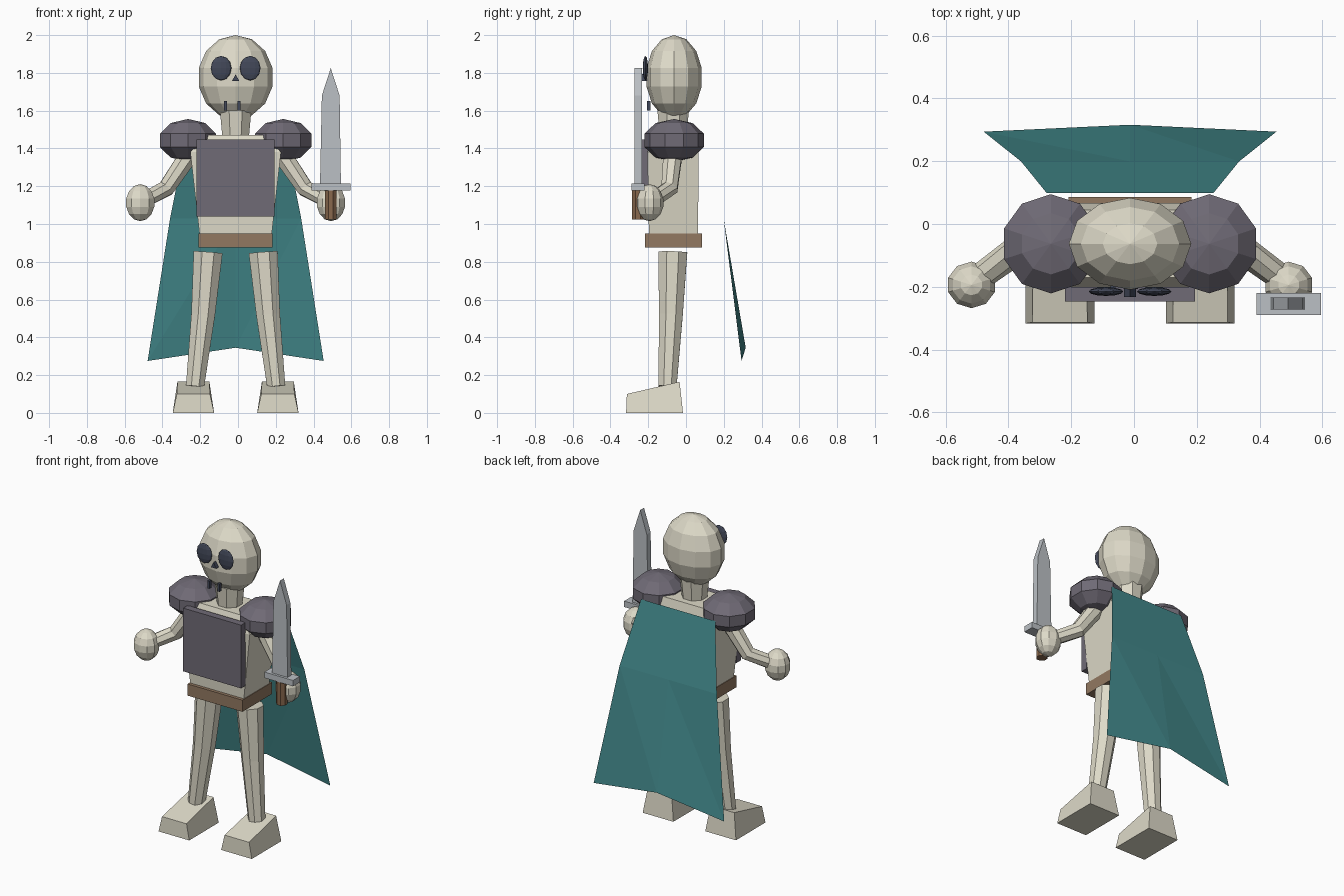
import bpy, bmesh
from math import sin, cos, pi
from mathutils import Vector

if "Cube" in bpy.data.objects:
    bpy.data.objects.remove(bpy.data.objects["Cube"])

CX = -0.0125          # body's own middle line


def material(name, r, g, b):
    m = bpy.data.materials.new(name)
    m.diffuse_color = (r, g, b, 1)
    m.use_nodes = True
    m.node_tree.nodes["Principled BSDF"].inputs["Base Color"].default_value = m.diffuse_color
    return m


BONE = material("bone", 0.73, 0.70, 0.58)
PLATE = material("plate", 0.16, 0.145, 0.18)
DARK = material("dark", 0.055, 0.065, 0.10)
LEATHER = material("leather", 0.29, 0.19, 0.12)
WOOD = material("wood", 0.25, 0.14, 0.075)
STEEL = material("steel", 0.50, 0.53, 0.56)
CLOTH = material("cloth", 0.055, 0.25, 0.26)


def finish(name, bm, mat, solid=True):
    if solid:
        bmesh.ops.recalc_face_normals(bm, faces=bm.faces)
    me = bpy.data.meshes.new(name)
    bm.to_mesh(me)
    bm.free()
    me.materials.append(mat)
    ob = bpy.data.objects.new(name, me)
    bpy.context.collection.objects.link(ob)
    return ob


def ball(name, loc, radii, seg, rows, mat):
    bm = bmesh.new()
    bmesh.ops.create_uvsphere(bm, u_segments=seg, v_segments=rows, radius=1)
    for v in bm.verts:
        v.co = Vector(loc) + Vector(a * b for a, b in zip(v.co, radii))
    return finish(name, bm, mat)


def loft(name, rings, mat):
    """Skin a stack of equal-length point rings and cap both ends."""
    bm = bmesh.new()
    rows = [[bm.verts.new(p) for p in ring] for ring in rings]
    n = len(rows[0])
    for a, b in zip(rows, rows[1:]):
        for i in range(n):
            j = (i + 1) % n
            bm.faces.new((a[i], a[j], b[j], b[i]))
    bm.faces.new(rows[0])
    bm.faces.new(rows[-1])
    return finish(name, bm, mat)


def rect(x0, x1, y0, y1, z):
    return [(x0, y0, z), (x1, y0, z), (x1, y1, z), (x0, y1, z)]


def box(name, x0, x1, y0, y1, z0, z1, mat):
    return loft(name, [rect(x0, x1, y0, y1, z0), rect(x0, x1, y0, y1, z1)], mat)


def tube(name, points, radii, n, mat):
    """Tube along a path, each ring square to the local direction."""
    pts = [Vector(p) for p in points]
    rings = []
    for i, p in enumerate(pts):
        d = (pts[min(i + 1, len(pts) - 1)] - pts[max(i - 1, 0)]).normalized()
        u = Vector((0, 1, 0)).cross(d).normalized()
        v = d.cross(u)
        rings.append([p + radii[i] * (u * cos(t) + v * sin(t))
                      for t in ((k + 0.5) * 2 * pi / n for k in range(n))])
    return loft(name, rings, mat)


def prism(name, outline, y0, y1, mat):
    return loft(name, [[(x, y, z) for x, z in outline] for y in (y0, y1)], mat)


# Skull with eye sockets, nose and tooth gaps
ball("skull", (CX, -0.063, 1.777), (0.2, 0.15, 0.223), 12, 7, BONE)
for s, side in ((-1, "left"), (1, "right")):
    ball("eye_" + side, (CX + s * 0.077, -0.215, 1.825), (0.055, 0.014, 0.065), 12, 6, DARK)
    x = CX - 0.018 + s * 0.036
    box("tooth_gap_" + side, x - 0.008, x + 0.008, -0.207, -0.188, 1.6, 1.65, DARK)
prism("nose", [(CX - 0.019, 1.757), (CX + 0.019, 1.757), (CX, 1.793)], -0.232, -0.195, DARK)
tube("neck", [(CX, -0.068, 1.43), (CX, -0.068, 1.6)], [0.073, 0.09], 8, BONE)

# Torso, chest plate and belt
loft("torso", [rect(CX - 0.185, CX + 0.185, -0.195, 0.063, 0.89),
               rect(CX - 0.24, CX + 0.24, -0.205, 0.067, 1.38),
               rect(CX - 0.165, CX + 0.165, -0.17, 0.045, 1.47)], BONE)
box("chest_plate", CX - 0.207, CX + 0.207, -0.246, -0.2, 1.04, 1.448, PLATE)
box("belt", CX - 0.196, CX + 0.196, -0.217, 0.086, 0.875, 0.95, LEATHER)

# Limbs, built on both sides
for s, side in ((-1, "left"), (1, "right")):
    def X(d):
        return CX + s * d
    ball("shoulder_pad_" + side, (X(0.252), -0.063, 1.443), (0.165, 0.166, 0.113), 10, 5, PLATE)
    tube("arm_" + side, [(X(0.21), -0.065, 1.42), (X(0.368), -0.088, 1.188), (X(0.5), -0.185, 1.118)],
         [0.056, 0.047, 0.042], 8, BONE)
    ball("hand_" + side, (X(0.505), -0.194, 1.113), (0.08, 0.076, 0.098), 10, 7, BONE)
    tube("leg_" + side, [(X(0.146), -0.07, 0.85), (X(0.172), -0.08, 0.52), (X(0.215), -0.098, 0.14)],
         [0.083, 0.068, 0.052], 8, BONE)
    lo, hi = sorted((X(0.114), X(0.333)))
    sole = rect(lo, hi, -0.317, -0.016, 0)
    top = [(lo + 0.022, -0.313, 0.1), (hi - 0.022, -0.313, 0.1),
           (hi - 0.025, -0.034, 0.165), (lo + 0.025, -0.034, 0.165)]
    loft("foot_" + side, [sole, top], BONE)

# Short sword in the right hand
SX = 0.491
prism("sword_blade", [(SX - 0.057, 1.2), (SX + 0.054, 1.2), (SX + 0.047, 1.68),
                      (SX, 1.825), (SX - 0.047, 1.68)], -0.273, -0.234, STEEL)
box("sword_guard", SX - 0.101, SX + 0.104, -0.289, -0.219, 1.177, 1.215, STEEL)
tube("sword_grip", [(SX, -0.254, 1.025), (SX, -0.254, 1.18)], [0.034, 0.034], 8, WOOD)

# Cape: a single sheet, three columns wide
bm = bmesh.new()
rows = []
for half, y_edge, y_mid, z_edge, z_mid in ((0.265, 0.098, 0.098, 1.44, 1.44),
                                           (0.347, 0.199, 0.199, 1.03, 1.03),
                                           (0.466, 0.294, 0.316, 0.275, 0.345)):
    rows.append([bm.verts.new(p) for p in ((CX - half, y_edge, z_edge),
                                           (CX, y_mid, z_mid),
                                           (CX + half, y_edge, z_edge))])
for a, b in zip(rows, rows[1:]):
    for i in range(2):
        bm.faces.new((a[i + 1], a[i], b[i]))
        bm.faces.new((a[i + 1], b[i], b[i + 1]))
finish("cape", bm, CLOTH, solid=False)
